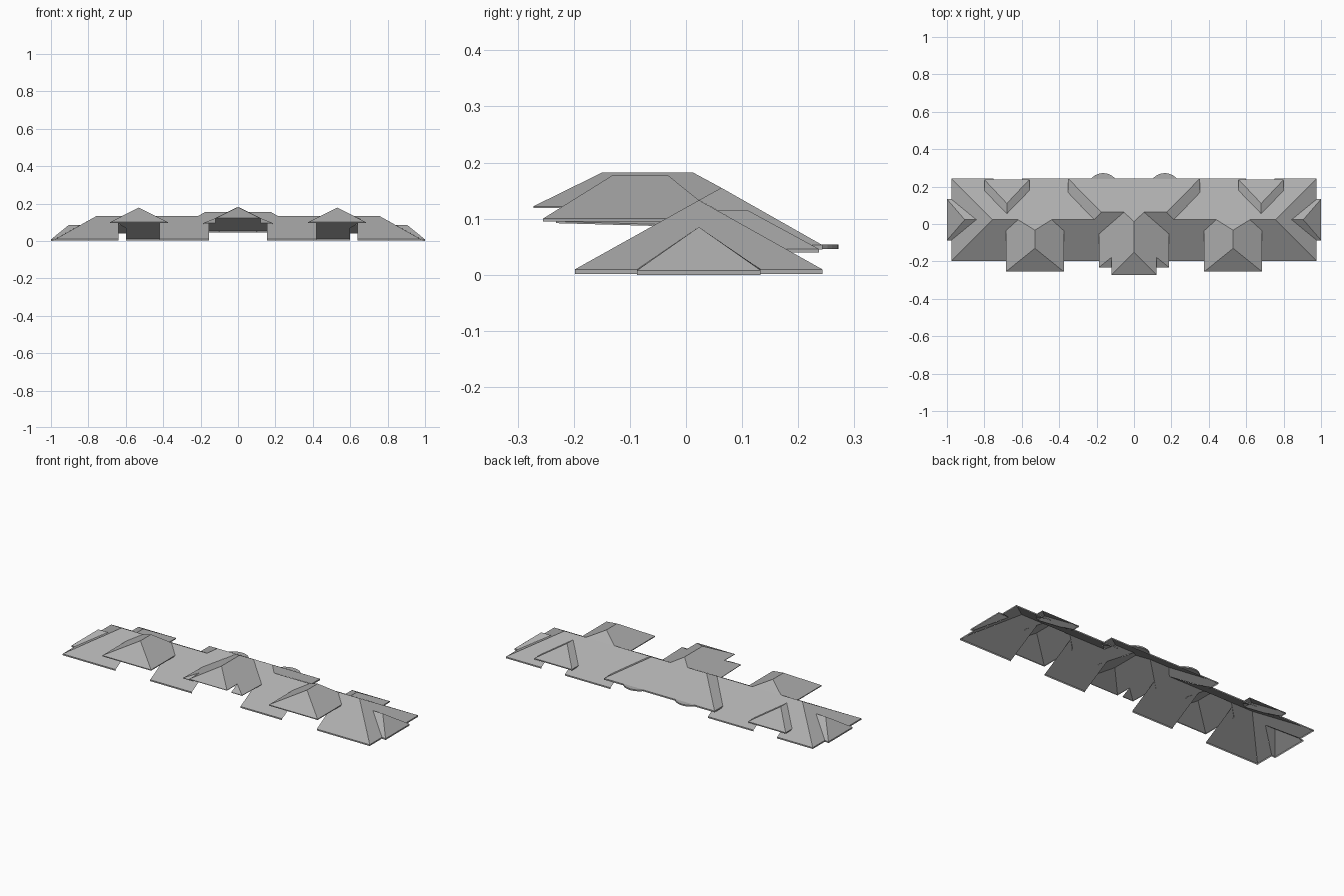
import bpy
import math

if "Cube" in bpy.data.objects:
    bpy.data.objects.remove(bpy.data.objects["Cube"])

S = 0.56  # common roof pitch
RY, RZ = 0.023, 0.133  # main ridge position

# Mid-grey roofing
GREY = bpy.data.materials.new("roof_grey")
GREY.diffuse_color = (0.42, 0.42, 0.42, 1)
GREY.use_nodes = True
GREY.node_tree.nodes["Principled BSDF"].inputs["Base Color"].default_value = GREY.diffuse_color


def front_z(p):
    return (p[0], p[1], RZ - S * (RY - p[1]))


def back_z(p):
    return (p[0], p[1], RZ - S * (p[1] - RY))


def end_z(p):
    return (p[0], p[1], 0.008 + S * (0.98 - p[0]))


def roof(name, polys, eaves=(), drop=0.008):
    """Sheet roof from outlines, with fascia strips under the eaves, mirrored across x."""
    verts, faces = [], []
    strips = []
    for path in eaves:
        for a, b in zip(path, path[1:]):
            strips.append([a, b, (b[0], b[1], b[2] - drop), (a[0], a[1], a[2] - drop)])
    for poly in list(polys) + strips:
        faces.append(list(range(len(verts), len(verts) + len(poly))))
        verts += poly
    me = bpy.data.meshes.new(name)
    me.from_pydata(verts, [], faces)
    me.materials.append(GREY)
    ob = bpy.data.objects.new(name, me)
    bpy.context.collection.objects.link(ob)
    m = ob.modifiers.new("mirror", 'MIRROR')
    m.use_axis = (True, False, False)
    m.merge_threshold = 0.0005
    return ob


# Main front slope, open below the front dormers
f1 = [front_z(p) for p in [(.155, -.198), (.42, -.198), (.42, .005), (.44, .023), (.213, .023),
                           (.175, .063), (.054, .063), (.155, -.025)]]
f2 = [front_z(p) for p in [(.64, -.198), (.977, -.198), (.757, .023), (.62, .023), (.64, .005)]]
roof("main_front_slope", [f1, f2], [f1[:2], f2[:2]])

# Main back slope, notched below the back dormers
b = [back_z(p) for p in [(.977, .243), (.757, .023), (.213, .023), (.31, .124), (.31, .243),
                         (.6, .243), (.6, .137), (.68, .055), (.75, .127), (.75, .243)]]
roof("main_back_slope", [b], [[b[0], b[9]], [b[4], b[5]]])

# Hipped ends
e = [end_z(p) for p in [(.977, -.198), (.977, -.087), (.843, .023), (.977, .133), (.977, .243), (.757, .023)]]
roof("hip_end", [e], [e[:2], e[3:5]])

# Small hipped dormers on the ends
a0, a1 = (.843, .023, .085), (.905, .023, .085)
c0, c1 = (1.0, -.087, .008), (1.0, .133, .008)
roof("end_dormer", [[a0, e[1], c0, a1], [a1, c0, c1], [a1, c1, e[3], a0]],
     [[e[1], c0, c1, e[3]]])

# Front side dormers with hipped front and back
p0, p1 = (.53, -.13, .178), (.53, -.033, .178)
polys = []
for s in (-1, 1):
    polys.append([p0, p1, (.53 + s * .09, .023, .133), (.53 + s * .155, -.033, .1),
                  (.53 + s * .155, -.255, .1)])
L, R = polys[0], polys[1]
polys += [[p0, L[4], R[4]], [p1, L[2], R[2]]]
roof("front_side_dormer", polys, [[L[3], L[4], R[4], R[3]]], .005)

# Small hipped dormers on the back slope
q0, q1 = (.68, .055, .115), (.68, .11, .115)
k = [(.56, .178, .046), (.56, .237, .046), (.8, .237, .046), (.8, .178, .046)]
roof("back_dormer", [[q0, k[0], k[1], q1], [q1, k[1], k[2]], [q1, k[2], k[3], q0]], [k], .006)

# Wide raised roof in the middle of the back
w = [(.175, .063, .155), (.352, .243, .053), (.352, .168, .053), (.213, .023, .133)]
roof("back_centre_roof", [w, [w[0], w[1], (0, .243, .053), (0, .063, .155), (.054, .063, .155)],
                          [(0, .063, .155), (.054, .063, .155), (0, .013, .182)]],
     [[w[2], w[1], (0, .243, .053)]])

# Centre front dormer with a projecting hipped bay
t0, t1 = (0, -.15, .182), (0, .013, .182)
v0, v1 = (.12, -.272, .122), (.12, -.178, .122)
u0, u1 = (.188, -.232, .095), (.188, -.053, .09)
roof("front_centre_dormer", [[t0, v0, v1, u0, u1, (.054, .063, .155), t1],
                             [t0, v0, (0, -.272, .122)], [v1, u0, (.12, -.232, .095)]],
     [[(0, -.272, .122), v0, v1], [(.12, -.232, .095), u0, u1]], .003)

# Round canopies bulging from the back eave
arc = [(.165 + .085 * math.cos(math.radians(t)), .187 + .085 * math.sin(math.radians(t)), .054)
       for t in range(40, 141, 10)]
roof("round_canopy", [arc, [(x, y, z - .008) for x, y, z in reversed(arc)]], [arc])
